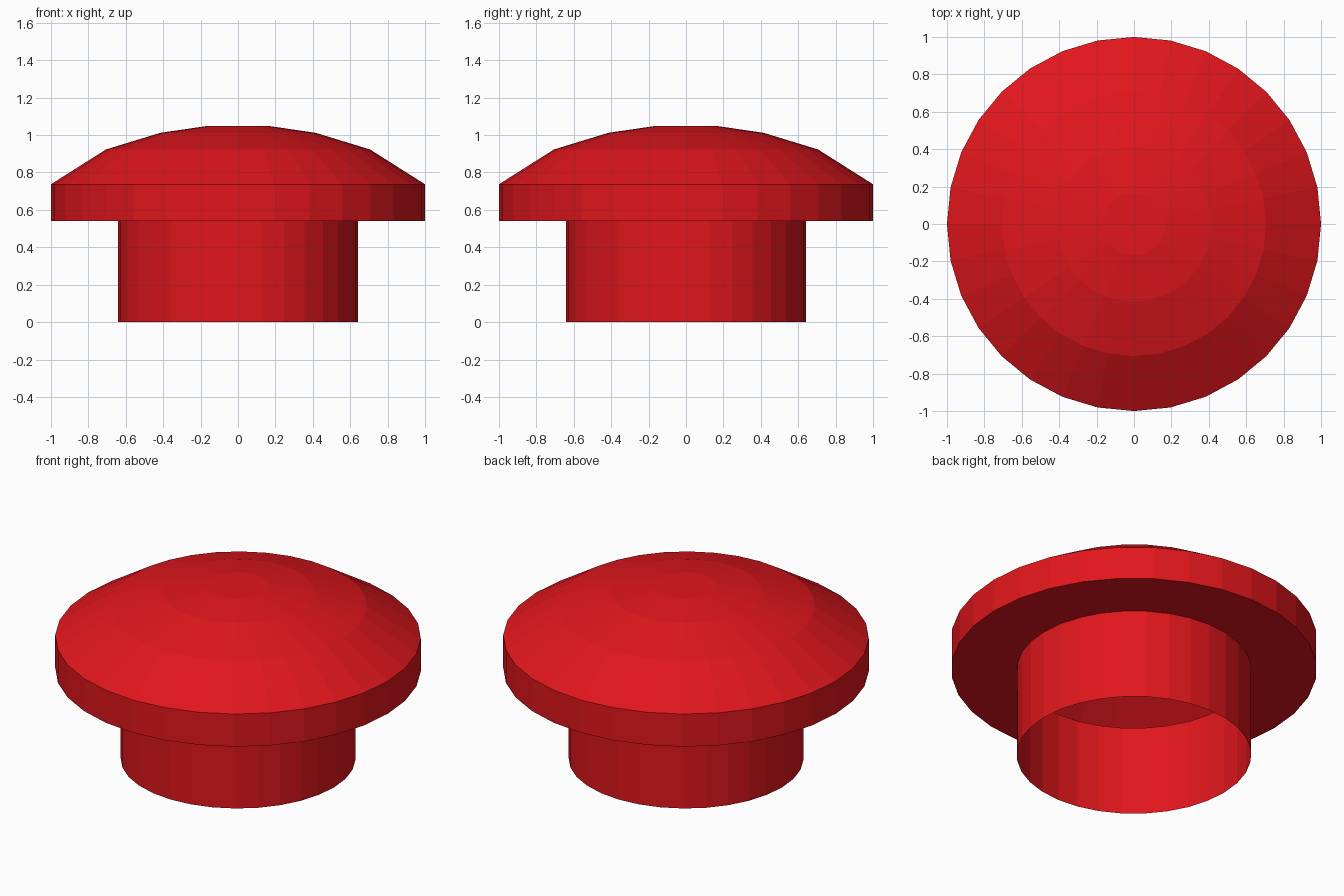
import bpy, bmesh, math

if "Cube" in bpy.data.objects:
    bpy.data.objects.remove(bpy.data.objects["Cube"])

SIDES = 32

# Outline from the open stem bottom, out along the flange, up over the dome
profile = [(0.642, 0.0), (0.642, 0.54), (1.0, 0.54), (1.0, 0.737),
           (0.706, 0.923), (0.415, 1.012), (0.168, 1.048)]


def revolve(name, points, material):
    bm = bmesh.new()
    rings = [[bm.verts.new((r * math.cos(2 * math.pi * i / SIDES),
                            r * math.sin(2 * math.pi * i / SIDES), z))
              for i in range(SIDES)] for r, z in points]
    for low, high in zip(rings, rings[1:]):
        for i in range(SIDES):
            j = (i + 1) % SIDES
            bm.faces.new((low[i], low[j], high[j], high[i]))
    bm.faces.new(rings[-1])  # flat crown
    mesh = bpy.data.meshes.new(name)
    bm.to_mesh(mesh)
    bm.free()
    mesh.materials.append(material)
    obj = bpy.data.objects.new(name, mesh)
    bpy.context.collection.objects.link(obj)
    return obj


red = bpy.data.materials.new("red")
red.diffuse_color = (0.75, 0.008, 0.012, 1)
red.use_nodes = True
red.node_tree.nodes["Principled BSDF"].inputs["Base Color"].default_value = red.diffuse_color

# Hollow domed button, one continuous shell
revolve("domed_button", profile, red)
